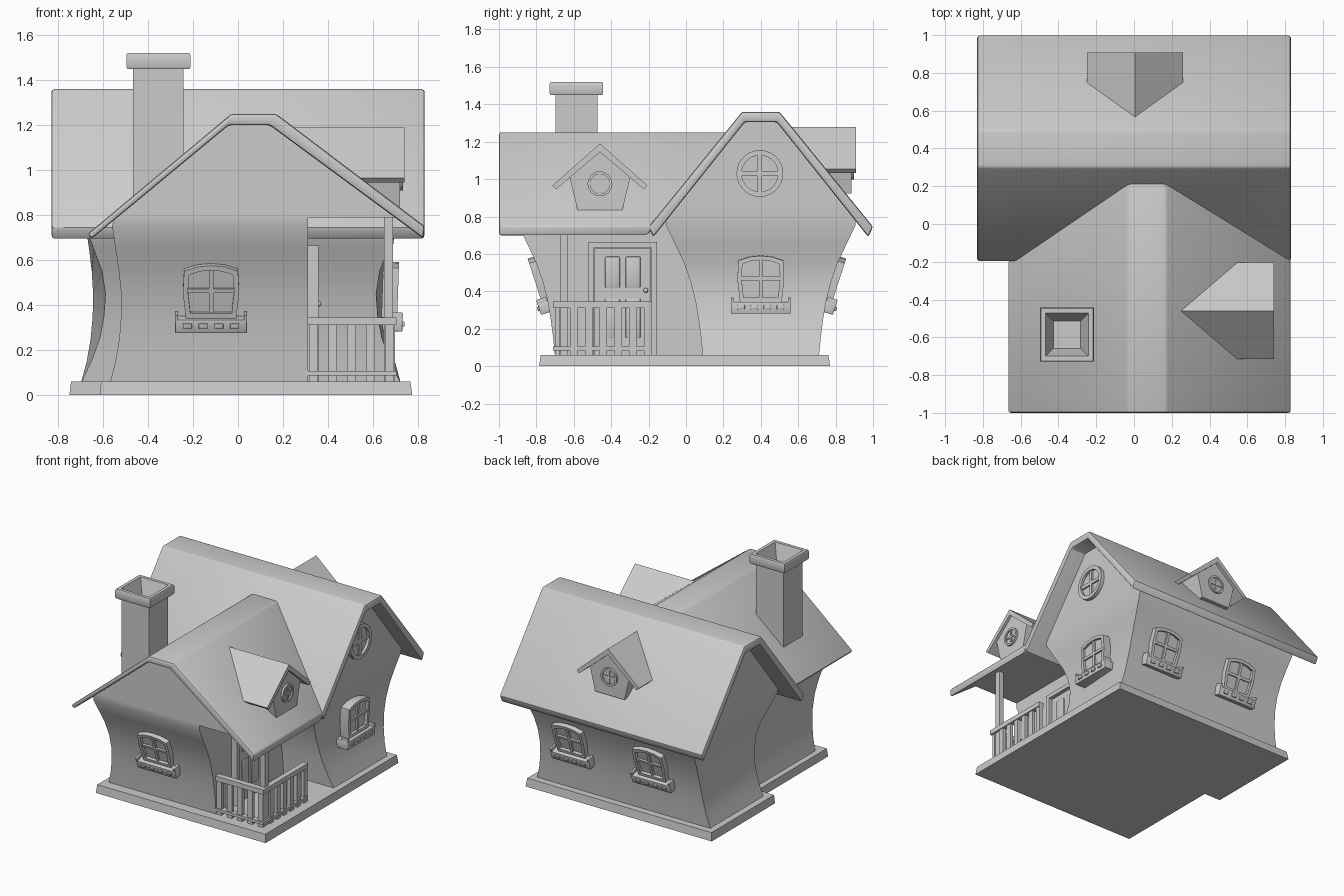
import bpy, bmesh
from math import pi, sin, cos, radians
from mathutils import Matrix, Vector

if "Cube" in bpy.data.objects:
    bpy.data.objects.remove(bpy.data.objects["Cube"])

I = Matrix()
T = lambda x, y, z: Matrix.Translation((x, y, z))
RZ = lambda deg: Matrix.Rotation(radians(deg), 4, 'Z')
RX = lambda deg: Matrix.Rotation(radians(deg), 4, 'X')


def loft(name, rings, M=I, closed=False, bevel=0):
    """Skin a stack of equal-sized point rings; cap the ends unless closed."""
    bm = bmesh.new()
    vs = [[bm.verts.new(M @ Vector(p)) for p in r] for r in rings]
    n = len(vs[0])
    pairs = list(zip(vs, vs[1:])) + ([(vs[-1], vs[0])] if closed else [])
    for a, b in pairs:
        for i in range(n):
            j = (i + 1) % n
            bm.faces.new((a[i], a[j], b[j], b[i]))
    if not closed:
        bm.faces.new(vs[0])
        bm.faces.new(vs[-1])
    bmesh.ops.recalc_face_normals(bm, faces=bm.faces)
    if bevel:
        es = [e for e in bm.edges if e.calc_face_angle(0) > 0.45]
        bmesh.ops.bevel(bm, geom=es, offset=bevel, segments=2, profile=0.5, affect='EDGES', clamp_overlap=True)
    me = bpy.data.meshes.new(name)
    bm.to_mesh(me)
    bm.free()
    ob = bpy.data.objects.new(name, me)
    bpy.context.collection.objects.link(ob)
    return ob


def rect(x0, x1, y0, y1, z):
    return [(x0, y0, z), (x1, y0, z), (x1, y1, z), (x0, y1, z)]


def box(name, x0, x1, y0, y1, z0, z1, M=I, bevel=0):
    return loft(name, [rect(x0, x1, y0, y1, z0), rect(x0, x1, y0, y1, z1)], M, bevel=bevel)


def plate(name, pts, y0, y1, M=I):
    return loft(name, [[(u, y, v) for u, v in pts] for y in (y0, y1)], M)


def frame(name, pts, c, k, depth, M):
    """Ring-shaped frame: outline pts, inner edge scaled by k about height c."""
    inner = [(u * k, c + (v - c) * k) for u, v in pts]
    rings = [[(u, y, v) for u, v in p] for p, y in
             ((pts, .04), (pts, -depth), (inner, -depth), (inner, .04))]
    loft(name, rings, M, closed=True)
    plate(name + "_pane", inner, .04, -depth * .3, M)


# --- openings, all modelled facing -y ---
def window(name, M):
    pts = [(-.112, 0), (-.125, .12), (-.12, .22), (-.06, .24), (0, .246),
           (.06, .24), (.12, .22), (.125, .12), (.112, 0)]
    frame(name + "_frame", pts, .123, .82, .03, M)
    box(name + "_mullion", -.01, .01, -.022, .03, .015, .23, M)
    box(name + "_crossbar", -.11, .11, -.022, .03, .115, .135, M)
    box(name + "_flower_box", -.16, .16, -.055, .04, -.062, 0, M, .004)
    for s in (-1, 1):
        box(name + "_box_end", s * .153 - .007, s * .153 + .007, -.055, 0, -.01, .022, M)
    for i in range(4):
        u = -.105 + .07 * i
        box(name + "_box_block", u - .02, u + .02, -.064, -.04, -.04, -.016, M, .004)


def round_window(name, r, M):
    pts = [(r * cos(i * pi / 14), r * sin(i * pi / 14)) for i in range(28)]
    frame(name + "_frame", pts, 0, .78, r * .22, M)
    w, l = r * .1, r * .85
    box(name + "_mullion", -w, w, -r * .16, .02, -l, l, M)
    box(name + "_crossbar", -l, l, -r * .16, .02, -w, w, M)


def dormer(name, M, dz, roof_front, wall_front, surface):
    """surface(z) is how far out the main roof lies at height z."""
    vee = [(0, 1.19), (.255, .965), (.235, .945), (0, 1.145), (-.235, .945), (-.255, .965)]
    vee = [(u, z + dz) for u, z in vee]
    loft(name + "_roof", [[(u, -roof_front, z) for u, z in vee],
                          [(u, .03 - surface(z), z) for u, z in vee]], M)
    wall = [(-.12, .835), (.12, .835), (.165, 1.02), (0, 1.165), (-.165, 1.02)]
    wall = [(u, z + dz) for u, z in wall]
    loft(name + "_wall", [[(u, -wall_front, z) for u, z in wall],
                          [(u, -min(surface(z) - .04, wall_front - .02), z) for u, z in wall]], M)
    round_window(name + "_window", .066, M @ T(0, -wall_front, .975 + dz))


# --- base slab with a notch at the front left ---
slab = [(-.615, -.785), (.775, -.785), (.775, .77), (-.75, .77), (-.75, .03), (-.615, .03)]
loft("base", [[(x, y, 0) for x, y in slab], [(x * .99, y * .99, .06) for x, y in slab]])

# --- curved walls: height, half depth, main half width, corner pinch, front left x ---
curve = [(.05, .31, .712, 0, -.57), (.15, .32, .685, .02, -.545), (.25, .333, .668, .04, -.528),
         (.35, .35, .659, .05, -.52), (.45, .375, .657, .055, -.52), (.55, .41, .663, .045, -.53),
         (.65, .457, .675, .02, -.545), (.75, .505, .69, 0, -.56)]
main, front = [], []
for z, hy, hx, p, xl in curve:
    c = .0125
    main.append([(c - hx + p, .4 - hy, z), (c + hx - p, .4 - hy, z), (c + hx, .4 + hy, z), (c - hx, .4 + hy, z)])
    front.append(rect(xl, .312, -.39 - hy, .2, z))
main += [rect(-.68, .705, -.11, .91, .8), rect(-.68, .705, .31, .49, 1.33)]
front.append(rect(-.55, .312, -.897, .2, .79))
loft("main_walls", main)
loft("front_walls", front)
loft("front_gable", [rect(-.55, .70, -.897, .2, .79), rect(-.03, .15, -.897, .2, 1.225)])

# --- roofs ---
half = [(.1, 1.36), (.6, .745), (.575, .69), (.085, 1.305)]
prof = [(.4 + h, z) for h, z in half] + [(.4 - h, z) for h, z in reversed(half)]
loft("main_roof", [[(x, y, z) for y, z in prof] for x in (-.83, .83)], bevel=.012)
prof = [(-.67, .715), (-.03, 1.25), (.17, 1.25), (.83, .75), (.825, .695), (.14, 1.2), (-.04, 1.2), (-.65, .695)]
loft("front_roof", [[(x, -1, z) for x, z in prof],
                    [(x, .325 - (1.36 - z) / 1.24, z) for x, z in prof]], bevel=.012)

# --- dormers ---
dormer("side_dormer", T(0, -.46, 0) @ RZ(90), 0, .74, .72, lambda z: .17 + (1.25 - z) * 1.32)
dormer("back_dormer", T(.005, 0, 0) @ RZ(180), .088, .908, .885, lambda z: .5 + (1.36 - z) / 1.23)

# --- chimney with hollow cap ---
cx, cy = -.354, -.586
loft("chimney", [rect(cx - h, cx + h, cy - h, cy + h, z) for z, h in
                 ((.86, .112), (1.45, .112), (1.45, .138), (1.46, .143), (1.51, .143),
                  (1.52, .138), (1.52, .114), (1.4, .072))])

# --- windows ---
window("front_window", T(-.12, -.742, .35) @ RX(18))
window("right_window", T(.678, .4, .345) @ RZ(90) @ RX(2))
for x in (.39, -.27):
    window("back_window", T(x, .752, .35) @ RZ(180) @ RX(18))
round_window("gable_window", .125, T(.705, .395, 1.03) @ RZ(90))

# --- door facing +x into the porch ---
D = T(.312, -.338, .06) @ RZ(90)
for s in (-1, 1):
    box("door_jamb", s * .168 - .015, s * .168 + .015, -.045, .02, 0, .605, D)
    for z0, z1 in ((.09, .3), (.36, .525)):
        box("door_panel", s * .055 - .04, s * .055 + .04, -.03, .02, z0, z1, D, .006)
box("door_lintel", -.183, .183, -.045, .02, .575, .605, D)
box("door", -.15, .15, -.022, .02, 0, .57, D)
bpy.ops.mesh.primitive_uv_sphere_add(segments=12, ring_count=8, radius=.013, location=(.358, -.215, .405))
bpy.context.object.name = "door_knob"

# --- porch post and railings ---
box("porch_post", .65, .69, -.67, -.63, .05, .83)
for z0, z1 in ((.085, .105), (.31, .345)):
    box("front_rail", .30, .705, -.71, -.665, z0, z1)
    box("side_rail", .665, .705, -.71, -.185, z0, z1)
for i in range(5):
    x = .335 + i * .0845
    box("front_baluster", x - .02, x + .02, -.70, -.675, .05, .32)
for i in range(6):
    y = -.60 + i * .079
    box("side_baluster", .672, .698, y - .02, y + .02, .05, .32)

# --- smooth shading with sharp edges kept ---
bpy.ops.object.select_all(action='SELECT')
bpy.ops.object.shade_smooth_by_angle(angle=radians(30))
